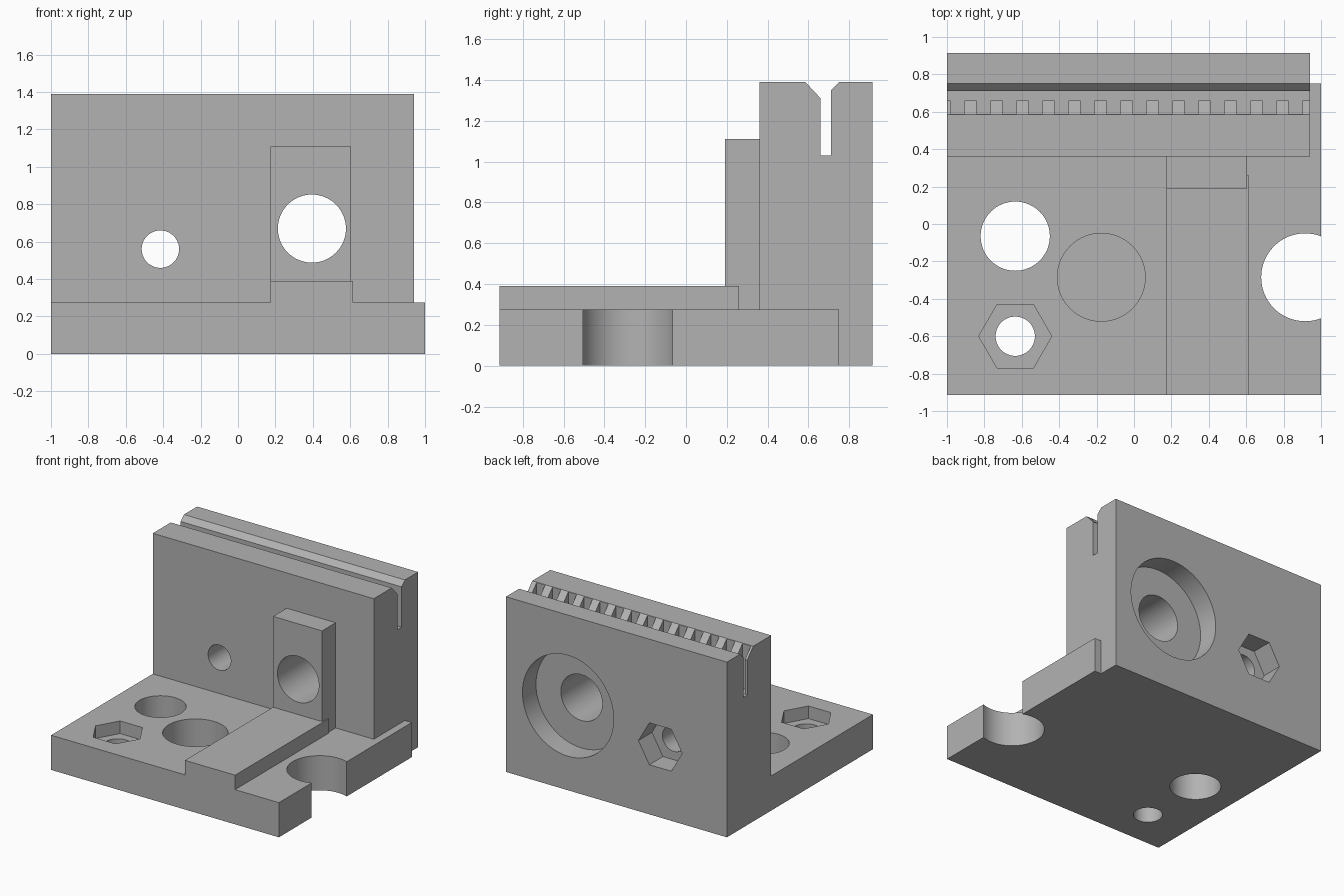
import bpy
import bmesh
from math import cos, sin, tau
from mathutils import Vector

cube = bpy.data.objects.get("Cube")
if cube:
    bpy.data.objects.remove(cube, do_unlink=True)

grey = bpy.data.materials.new("plain grey")
grey.use_nodes = True
grey.diffuse_color = (0.45, 0.45, 0.45, 1)
grey.node_tree.nodes["Principled BSDF"].inputs["Base Color"].default_value = grey.diffuse_color


def prism(name, outline, axis, start, end):
    """Extrude a 2D outline along x, y or z; outline holds the other two coordinates in order."""
    def place(p, d):
        co = list(p)
        co.insert("xyz".index(axis), d)
        return Vector(co)
    bm = bmesh.new()
    face = bm.faces.new([bm.verts.new(place(p, start)) for p in outline])
    extruded = bmesh.ops.extrude_face_region(bm, geom=[face])["geom"]
    moved = [v for v in extruded if isinstance(v, bmesh.types.BMVert)]
    shift = place((0, 0), end - start)
    bmesh.ops.translate(bm, verts=moved, vec=shift)
    bmesh.ops.recalc_face_normals(bm, faces=bm.faces)
    mesh = bpy.data.meshes.new(name)
    bm.to_mesh(mesh)
    bm.free()
    mesh.materials.append(grey)
    obj = bpy.data.objects.new(name, mesh)
    bpy.context.collection.objects.link(obj)
    return obj


def rect(a0, a1, b0, b1):
    return [(a0, b0), (a1, b0), (a1, b1), (a0, b1)]


def ring(a, b, radius, sides=64):
    return [(a + radius * cos(tau * i / sides), b + radius * sin(tau * i / sides))
            for i in range(sides)]


def combine(target, tool, operation):
    """Apply a boolean and discard the tool object."""
    mod = target.modifiers.new(operation.lower(), "BOOLEAN")
    mod.operation = operation
    mod.solver = "EXACT"
    mod.object = tool
    bpy.context.view_layer.objects.active = target
    bpy.ops.object.modifier_apply(modifier=mod.name)
    bpy.data.objects.remove(tool, do_unlink=True)


LEFT, WALL_END, FRONT, BACK = -1, 0.94, -0.915, 0.915
WALL_FRONT, BASE_TOP, WALL_TOP = 0.36, 0.275, 1.39
SLOT_FRONT, SLOT_BACK, SLOT_FLOOR = 0.66, 0.71, 1.03

# Upright wall with a chamfered clamp slot along its top
wall_profile = [(WALL_FRONT, 0), (BACK, 0), (BACK, WALL_TOP), (0.75, WALL_TOP),
                (SLOT_BACK, 1.35), (SLOT_BACK, SLOT_FLOOR), (SLOT_FRONT, SLOT_FLOOR),
                (SLOT_FRONT, 1.31), (0.585, WALL_TOP), (WALL_FRONT, WALL_TOP)]
body = prism("bracket_body", wall_profile, "x", LEFT, WALL_END)

# Grooves that leave a row of teeth on the front side of the slot
PITCH, TOOTH = 0.139, 0.065
for k in range(1, 15):
    tooth_start = 0.9 - PITCH * k
    groove = rect(max(tooth_start + TOOTH, LEFT - 0.1), tooth_start + PITCH, 0.587, 0.685)
    combine(body, prism("groove", groove, "z", SLOT_FLOOR, 1.5), "DIFFERENCE")

# Base plate, raised rail and boss
combine(body, prism("base_plate", rect(LEFT, 1, FRONT, 0.75), "z", 0, BASE_TOP), "UNION")
combine(body, prism("rail", rect(0.175, 0.615, FRONT, 0.26), "z", 0.1, 0.39), "UNION")
combine(body, prism("boss", rect(0.175, 0.605, 0.19, 0.5), "z", 0.1, 1.11), "UNION")

# Vertical holes in the base, then holes and pockets through the wall
cuts = [
    ("round_hole", ring(-0.635, -0.065, 0.185), "z", -0.1, 0.5),
    ("edge_hole", ring(0.915, -0.285, 0.235), "z", -0.1, 0.5),
    ("blind_hole", ring(-0.175, -0.285, 0.235), "z", 0.03, 0.5),
    ("base_bolt_hole", ring(-0.635, -0.6, 0.105), "z", -0.1, 0.5),
    ("base_nut_pocket", ring(-0.635, -0.6, 0.195, 6), "z", BASE_TOP - 0.1, 0.5),
    ("shaft_hole", ring(0.395, 0.67, 0.182), "y", 0, 1),
    ("shaft_counterbore", ring(0.395, 0.67, 0.4), "y", BACK - 0.17, 1),
    ("wall_bolt_hole", ring(-0.415, 0.56, 0.1), "y", 0, 1),
    ("wall_nut_pocket", ring(-0.415, 0.56, 0.192, 6), "y", BACK - 0.17, 1),
]
for cut in cuts:
    combine(body, prism(*cut), "DIFFERENCE")

# Smooth bores with crisp edges
bpy.ops.object.select_all(action="DESELECT")
body.select_set(True)
bpy.context.view_layer.objects.active = body
bpy.ops.object.shade_smooth_by_angle(angle=0.5)
